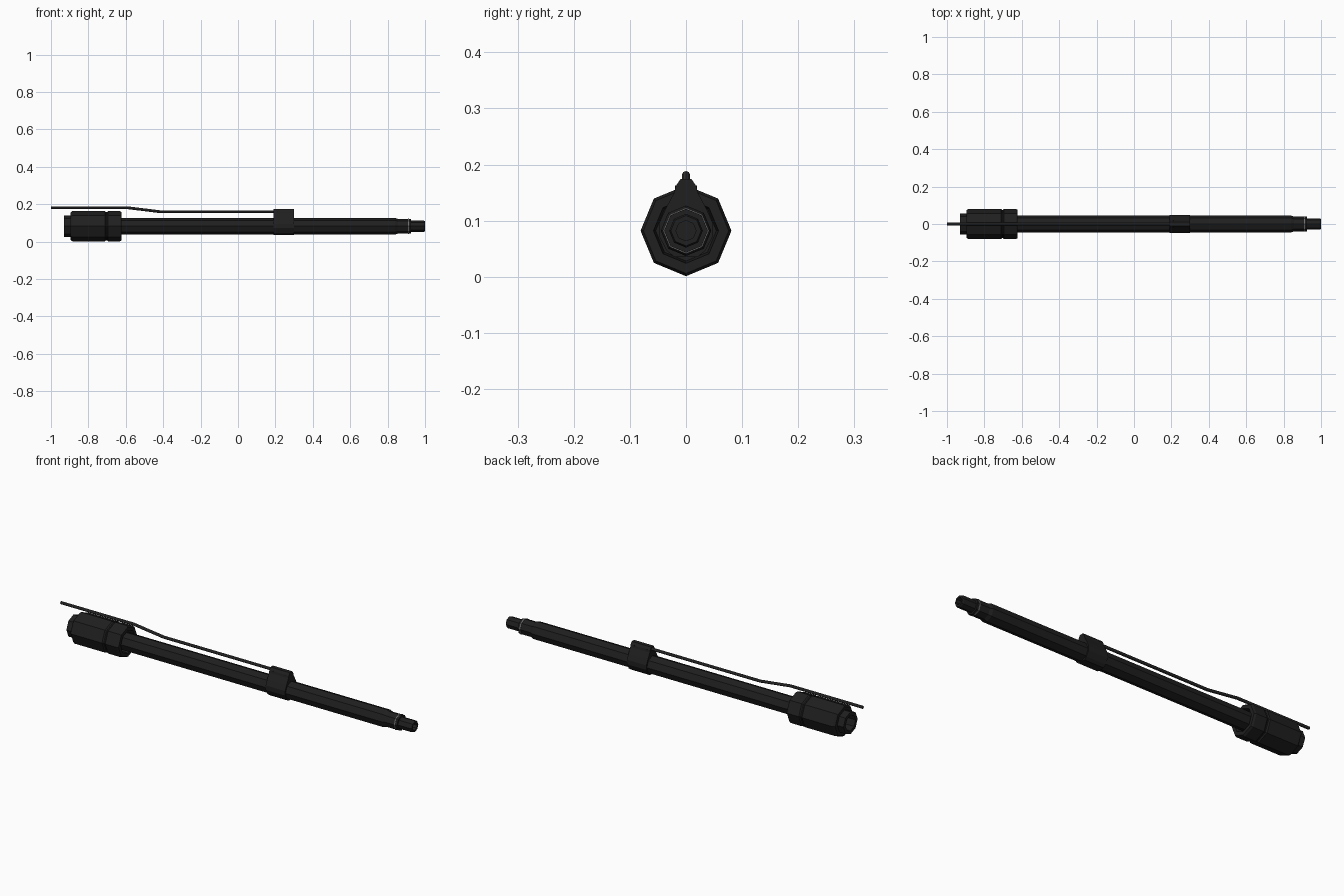
import bpy, bmesh, math
from mathutils import Vector

if "Cube" in bpy.data.objects:
    bpy.data.objects.remove(bpy.data.objects["Cube"])

CZ = 0.082  # height of the bore axis


def material(name, r, g, b):
    m = bpy.data.materials.new(name)
    m.diffuse_color = (r, g, b, 1)
    m.use_nodes = True
    m.node_tree.nodes["Principled BSDF"].inputs["Base Color"].default_value = m.diffuse_color
    return m


BLACK = material("black steel", 0.014, 0.014, 0.014)
GREY = material("dark grey steel", 0.042, 0.042, 0.042)
LIGHT = material("worn steel", 0.16, 0.16, 0.16)


def finish(bm, name, mat):
    bmesh.ops.remove_doubles(bm, verts=bm.verts, dist=1e-6)
    bmesh.ops.recalc_face_normals(bm, faces=bm.faces)
    mesh = bpy.data.meshes.new(name)
    bm.to_mesh(mesh)
    bm.free()
    mesh.materials.append(mat)
    ob = bpy.data.objects.new(name, mesh)
    bpy.context.collection.objects.link(ob)
    return ob


def lathe(name, profile, mat, sides=8, closed=False):
    """Revolve (x, radius) points around the bore axis, capping open ends."""
    bm = bmesh.new()
    rings = []
    for x, r in profile:
        rings.append([bm.verts.new((x, r * math.cos(a), CZ + r * math.sin(a)))
                      for a in (2 * math.pi * i / sides for i in range(sides))])
    pairs = list(zip(rings, rings[1:]))
    if closed:
        pairs.append((rings[-1], rings[0]))
    else:
        bm.faces.new(rings[0])
        bm.faces.new(rings[-1])
    for a, b in pairs:
        for i in range(sides):
            j = (i + 1) % sides
            bm.faces.new((a[i], a[j], b[j], b[i]))
    return finish(bm, name, mat)


def prism(name, outline, x0, x1, mat):
    """Extrude a (y, z) outline along x."""
    bm = bmesh.new()
    face = bm.faces.new([bm.verts.new((x0, y, z)) for y, z in outline])
    new = bmesh.ops.extrude_face_region(bm, geom=[face])["geom"]
    bmesh.ops.translate(bm, vec=(x1 - x0, 0, 0),
                        verts=[v for v in new if isinstance(v, bmesh.types.BMVert)])
    return finish(bm, name, mat)


def tube(name, path, radius, mat, sides=8):
    """Sweep a ring along (x, z) points in the centre plane."""
    bm = bmesh.new()
    rings = []
    for x, z in path:
        rings.append([bm.verts.new((x, radius * math.cos(a), z + radius * math.sin(a)))
                      for a in (2 * math.pi * i / sides for i in range(sides))])
    for a, b in zip(rings, rings[1:]):
        for i in range(sides):
            j = (i + 1) % sides
            bm.faces.new((a[i], a[j], b[j], b[i]))
    bm.faces.new(rings[0])
    bm.faces.new(rings[-1])
    return finish(bm, name, mat)


# Barrel with stepped muzzle and a shallow bore
lathe("barrel", [(-0.88, 0.045), (0.84, 0.045), (0.855, 0.039), (0.925, 0.039),
                 (0.925, 0.030), (0.992, 0.030), (1.0, 0.027), (1.0, 0.018),
                 (0.95, 0.018)], BLACK)
lathe("muzzle_shoulder_ring", [(0.909, 0.036), (0.909, 0.041), (0.915, 0.041),
                               (0.915, 0.036)], LIGHT, closed=True)

# Barrel nut: two octagonal collars with a groove, hollow at the front end
lathe("barrel_nut", [(-0.895, 0.040), (-0.895, 0.074), (-0.885, 0.081), (-0.712, 0.081),
                     (-0.706, 0.076), (-0.700, 0.076), (-0.694, 0.081), (-0.632, 0.081),
                     (-0.622, 0.076), (-0.622, 0.058), (-0.66, 0.054), (-0.66, 0.040)],
      BLACK, closed=True)

# Hollow breech extension behind the nut
lathe("barrel_extension", [(-0.88, 0.057), (-0.93, 0.057), (-0.93, 0.040),
                           (-0.87, 0.040), (-0.87, 0.050)], BLACK, closed=True)

# Gas block: clamp around the barrel rising to a narrow top
half = [(0.02, 0.035), (0.034, 0.046), (0.048, 0.072), (0.048, 0.095),
        (0.036, 0.122), (0.021, 0.150), (0.018, 0.162), (0.010, 0.174)]
prism("gas_block", half + [(-y, z) for y, z in reversed(half)], 0.19, 0.30, BLACK)

# Cross pins through the gas block top
for i, x in enumerate((0.21, 0.28)):
    bpy.ops.mesh.primitive_cylinder_add(vertices=8, radius=0.005, depth=0.039,
                                        location=(x, 0, 0.158), rotation=(math.pi / 2, 0, 0))
    pin = bpy.context.object
    pin.name = f"gas_block_pin_{i + 1}"
    pin.data.materials.append(BLACK)

# Gas tube, stepping up over the nut
tube("gas_tube", [(0.20, 0.160), (-0.42, 0.160), (-0.59, 0.181), (-1.0, 0.181)],
     0.0075, GREY)
